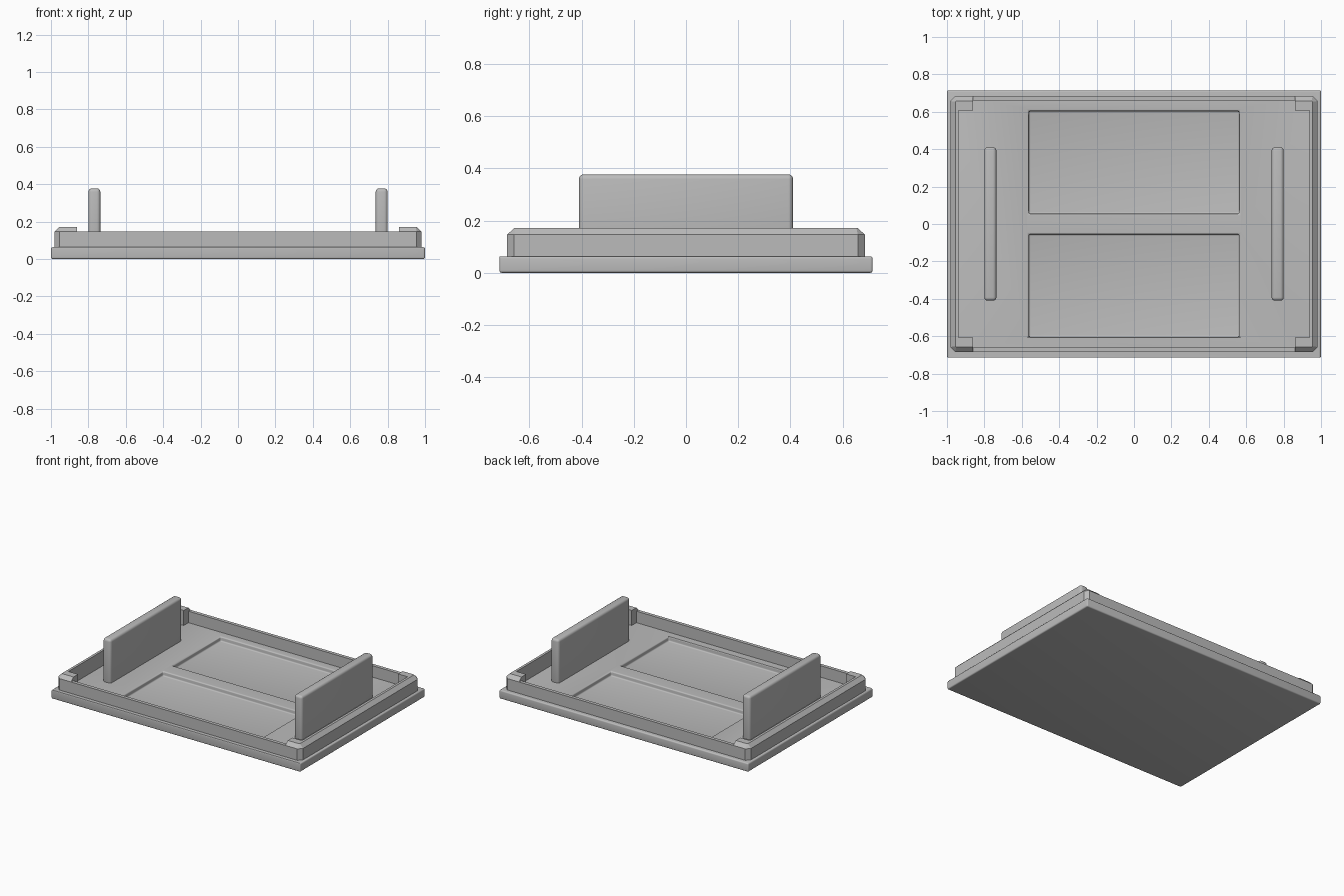
import bpy
import bmesh
from math import radians

default = bpy.data.objects.get("Cube")
if default:
    bpy.data.objects.remove(default, do_unlink=True)

# One flat grey for the whole model
grey = bpy.data.materials.new("plain grey")
grey.use_nodes = True
GREY = (0.5, 0.5, 0.5, 1)
grey.diffuse_color = GREY
grey.node_tree.nodes["Principled BSDF"].inputs["Base Color"].default_value = GREY


def add_object(name, bm):
    bmesh.ops.recalc_face_normals(bm, faces=bm.faces)
    mesh = bpy.data.meshes.new(name)
    bm.to_mesh(mesh)
    bm.free()
    mesh.materials.append(grey)
    obj = bpy.data.objects.new(name, mesh)
    bpy.context.collection.objects.link(obj)
    return obj


def box(name, x, y, z):
    """Box from (low, high) pairs on each axis."""
    bm = bmesh.new()
    bmesh.ops.create_cube(bm, size=1)
    for v in bm.verts:
        v.co = [pair[0] if c < 0 else pair[1] for c, pair in zip(v.co, (x, y, z))]
    return add_object(name, bm)


def chamfered_outline(half_x, half_y, cut):
    a, b = half_x - cut, half_y - cut
    return [(half_x, -b), (half_x, b), (a, half_y), (-a, half_y),
            (-half_x, b), (-half_x, -b), (-a, -half_y), (a, -half_y)]


def finish(obj, cutters=(), bevel=0):
    """Cut, round and bake the part, then remove its cutters."""
    for cutter in cutters:
        cutter.hide_render = True
        mod = obj.modifiers.new("cut", "BOOLEAN")
        mod.operation = "DIFFERENCE"
        mod.solver = "EXACT"
        mod.object = cutter
    if bevel:
        mod = obj.modifiers.new("round", "BEVEL")
        mod.width = bevel
        mod.segments = 4
        mod.limit_method = "ANGLE"
    bpy.ops.object.select_all(action="DESELECT")
    obj.select_set(True)
    bpy.context.view_layer.objects.active = obj
    bpy.ops.object.convert(target="MESH")
    bpy.ops.object.shade_smooth_by_angle(angle=radians(32))
    for cutter in cutters:
        bpy.data.objects.remove(cutter, do_unlink=True)


FLOOR, LOW_RIM, HIGH_RIM = 0.063, 0.146, 0.172

# Base plate with two rounded pockets
base = box("base_plate", (-1, 1), (-0.715, 0.715), (0, FLOOR))
pockets = [box("pocket_cutter", (-0.562, 0.562), span, (0.03, 0.2))
           for span in ((-0.604, -0.055), (0.055, 0.604))]
finish(base, pockets, 0.009)

# Raised rim: chamfered block rising to a narrower top
bm = bmesh.new()
CH = 0.027
levels = [(0.982, 0.685, CH, 0.05), (0.982, 0.685, CH, LOW_RIM),
          (0.982 - CH, 0.685 - CH, 0.005, HIGH_RIM)]
rings = [[bm.verts.new((x, y, z)) for x, y in chamfered_outline(hx, hy, c)]
         for hx, hy, c, z in levels]
for low, high in zip(rings, rings[1:]):
    for i in range(8):
        j = (i + 1) % 8
        bm.faces.new((low[i], low[j], high[j], high[i]))
bm.faces.new(rings[0][::-1])
bm.faces.new(rings[-1])
rim = add_object("rim_with_corner_blocks", bm)

# Crossed openings leave the corner blocks; the last cut lowers front and back
finish(rim, [
    box("wide_opening", (-0.937, 0.937), (-0.606, 0.606), (0, 0.4)),
    box("deep_opening", (-0.86, 0.86), (-0.66, 0.66), (-0.1, 0.5)),
    box("rim_notch", (-0.86, 0.86), (-0.9, 0.9), (LOW_RIM, 0.6)),
])

# Upright side fins
for name, side in (("left_fin", 1), ("right_fin", -1)):
    centre = 0.768 * side
    fin = box(name, (centre - 0.032, centre + 0.032), (-0.41, 0.41), (0.045, 0.377))
    finish(fin, bevel=0.018)
